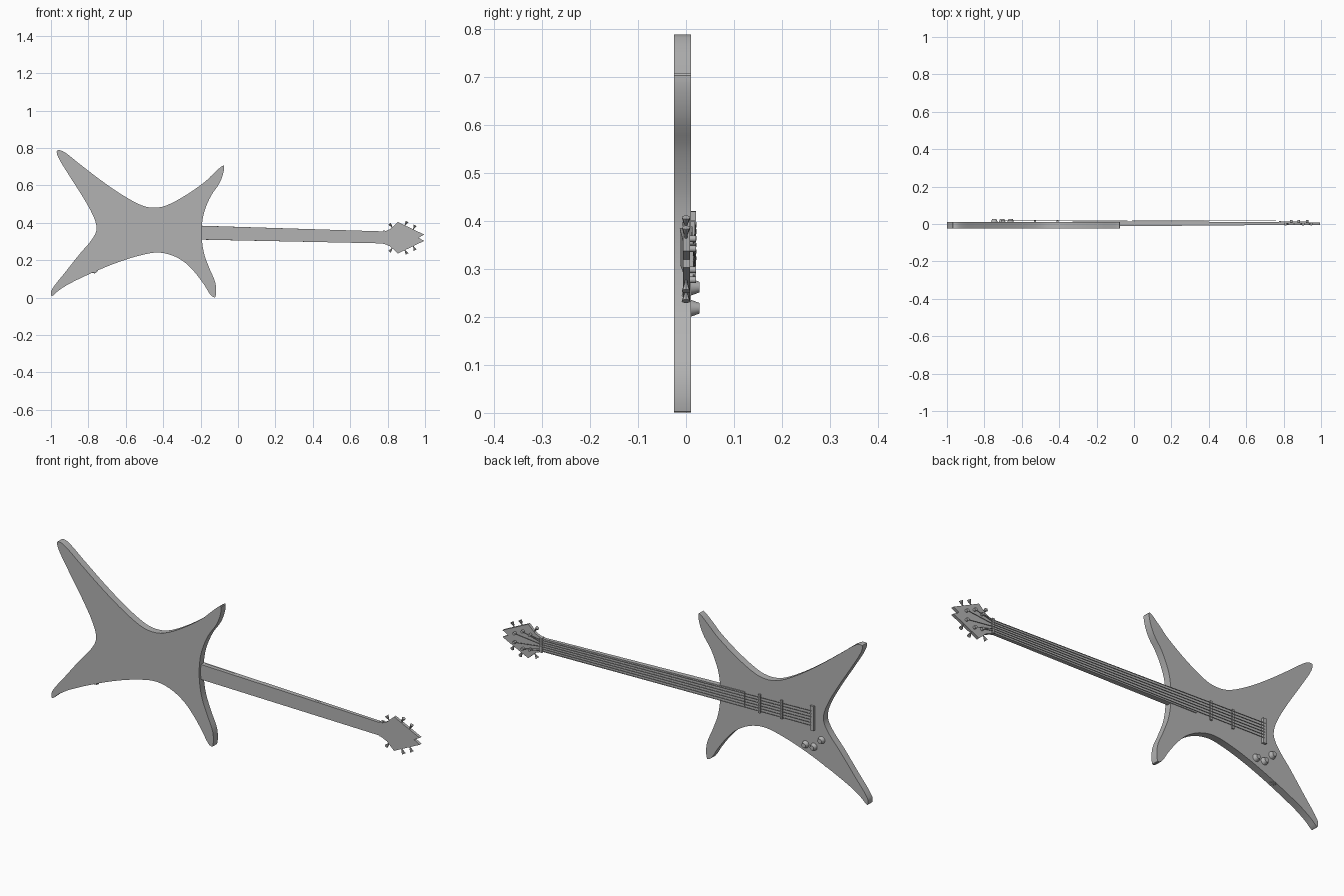
import bpy, bmesh, math
from mathutils import Vector

if "Cube" in bpy.data.objects:
    bpy.data.objects.remove(bpy.data.objects["Cube"], do_unlink=True)

grey = bpy.data.materials.new("plain grey")
grey.use_nodes = True
grey.diffuse_color = (0.45, 0.45, 0.45, 1)
grey.node_tree.nodes["Principled BSDF"].inputs["Base Color"].default_value = (0.45, 0.45, 0.45, 1)


def finish(name, bm, smooth=True):
    bmesh.ops.recalc_face_normals(bm, faces=bm.faces)
    mesh = bpy.data.meshes.new(name)
    bm.to_mesh(mesh)
    bm.free()
    mesh.materials.append(grey)
    obj = bpy.data.objects.new(name, mesh)
    bpy.context.collection.objects.link(obj)
    if smooth:
        bpy.ops.object.select_all(action="DESELECT")
        obj.select_set(True)
        bpy.context.view_layer.objects.active = obj
        bpy.ops.object.shade_smooth_by_angle(angle=math.radians(35))
    return obj


def slab(name, outline, front, back, smooth=False):
    """Extrude an x-z outline between two depths."""
    bm = bmesh.new()
    face = bm.faces.new([bm.verts.new((x, front, z)) for x, z in outline])
    new = bmesh.ops.extrude_face_region(bm, geom=[face])["geom"]
    moved = [v for v in new if isinstance(v, bmesh.types.BMVert)]
    bmesh.ops.translate(bm, verts=moved, vec=(0, back - front, 0))
    return finish(name, bm, smooth)


def rod(name, start, end, r1, r2=None, sides=12):
    """Cylinder or cone from start to end."""
    a, b = Vector(start), Vector(end)
    bm = bmesh.new()
    bmesh.ops.create_cone(bm, cap_ends=True, segments=sides, radius1=r1,
                          radius2=r1 if r2 is None else r2, depth=(b - a).length)
    bmesh.ops.rotate(bm, verts=bm.verts, matrix=(b - a).to_track_quat("Z", "Y").to_matrix())
    bmesh.ops.translate(bm, verts=bm.verts, vec=(a + b) / 2)
    return finish(name, bm)


def loft(name, x0, x1, w0, w1, depth0, depth1):
    """Tapered bar following the slanted centre line of the neck."""
    bm = bmesh.new()
    rings = []
    for x, w, (lo, hi) in ((x0, w0, depth0), (x1, w1, depth1)):
        c = axis(x)
        rings.append([bm.verts.new((x, y, c + s * w)) for y, s in
                      ((lo, -1), (lo, 1), (hi, 1), (hi, -1))])
    bm.faces.new(rings[0])
    bm.faces.new(rings[1])
    for i in range(4):
        j = (i + 1) % 4
        bm.faces.new((rings[0][i], rings[0][j], rings[1][j], rings[1][i]))
    return finish(name, bm, False)


def spline(points, steps=4):
    """Closed smooth curve through the points."""
    out, n = [], len(points)
    for i in range(n):
        p, a, b, q = (Vector(points[(i + k) % n]) for k in (-1, 0, 1, 2))
        span = (b - a).length
        ta = (b - p) * span / ((a - p).length + span)
        tb = (q - a) * span / ((q - b).length + span)
        for k in range(steps):
            t = k / steps
            out.append(a * (2*t**3 - 3*t**2 + 1) + ta * (t**3 - 2*t**2 + t)
                       + b * (3*t**2 - 2*t**3) + tb * (t**3 - t**2))
    return out


def axis(x):
    return 0.342 - 0.026 * x


# Four-horned body
body = [(-.968, .786), (-.935, .782), (-.85, .717), (-.738, .631), (-.63, .556),
        (-.524, .497), (-.46, .481), (-.39, .49), (-.283, .545), (-.176, .62),
        (-.134, .66), (-.077, .707), (-.078, .668), (-.1, .61), (-.144, .545),
        (-.18, .46), (-.193, .385), (-.193, .31), (-.18, .23), (-.15, .15),
        (-.12, .075), (-.121, .003), (-.143, .01), (-.18, .067), (-.23, .134),
        (-.283, .187), (-.353, .226), (-.43, .241), (-.513, .228), (-.63, .193),
        (-.765, .139), (-.9, .075), (-.96, .037), (-.996, .008), (-.997, .04),
        (-.925, .134), (-.845, .235), (-.78, .312), (-.756, .368), (-.775, .439),
        (-.834, .545), (-.909, .663), (-.962, .752)]
slab("body", spline(body), -0.025, 0.01, True)

# Neck and fretboard
loft("neck", -0.2, 0.8, 0.037, 0.032, (-0.013, 0.008), (-0.005, 0.006))
loft("fretboard", -0.33, 0.785, 0.038, 0.032, (0.006, 0.014), (0.004, 0.011))
loft("nut", 0.775, 0.787, 0.036, 0.036, (-0.004, 0.016), (-0.004, 0.016))

# Pointed headstock with a notched end
mid = 0.32
upper = [(.965, 0), (.995, .017), (.855, .084), (.815, .047), (.78, .032)]
head = upper + [(x, -z) for x, z in reversed(upper[1:])]
slab("headstock", [(x, mid + z) for x, z in head], -0.006, 0.008)

# Tuning pegs: a post on the face and a flared key at the edge
posts = {}
for side, word in ((1, "upper"), (-1, "lower")):
    for i, (x, z, dx, dz) in enumerate(((.825, .056, -.62, .78),
                                        (.893, .066, .45, .89),
                                        (.937, .045, .45, .89))):
        out = Vector((dx, 0, dz * side))
        edge = Vector((x, 0, mid + z * side))
        post = edge - out * 0.026
        posts[side, i] = post
        tag = f"{word}_{i + 1}"
        rod(f"tuner_post_{tag}", post, post + Vector((0, 0.021, 0)), 0.007)
        rod(f"tuner_shaft_{tag}", edge - out * 0.008, edge + out * 0.012, 0.003, sides=8)
        rod(f"tuner_key_{tag}", edge + out * 0.008, edge + out * 0.024, 0.004, 0.009, 8)

# Bridge and pickups
loft("bridge", -0.71, -0.69, 0.06, 0.06, (0.008, 0.021), (0.008, 0.021))
for name, x in (("rear_pickup", -0.53), ("front_pickup", -0.41)):
    loft(name, x - 0.005, x + 0.005, 0.046, 0.046, (0.008, 0.018), (0.008, 0.018))

# Six strings from the bridge over the nut to the posts
for i in range(6):
    s = (i - 2.5) / 2.5
    start = Vector((-0.7, 0.021, axis(-0.7) + s * 0.036))
    nut = Vector((0.781, 0.016, axis(0.781) + s * 0.026))
    side = 1 if s > 0 else -1
    index = i - 3 if side > 0 else 2 - i
    post = posts[side, 2 - index] + Vector((0, 0.016, 0))
    rod(f"string_{i + 1}", start, nut, 0.0015, sides=6)
    rod(f"string_end_{i + 1}", nut, post, 0.0015, sides=6)

# Control knobs
for i, (x, z) in enumerate(((-.66, .218), (-.705, .218), (-.747, .262))):
    rod(f"knob_{i + 1}", (x, 0.009, z), (x, 0.028, z), 0.018, 0.011, 20)

# Output socket on the lower edge
out = Vector((0.4, 0, -0.92))
socket = Vector((-0.765, -0.007, 0.139))
rod("socket_plate", socket - out * 0.004, socket + out * 0.004, 0.014, sides=20)
rod("socket_ring", socket, socket + out * 0.008, 0.007, sides=16)
